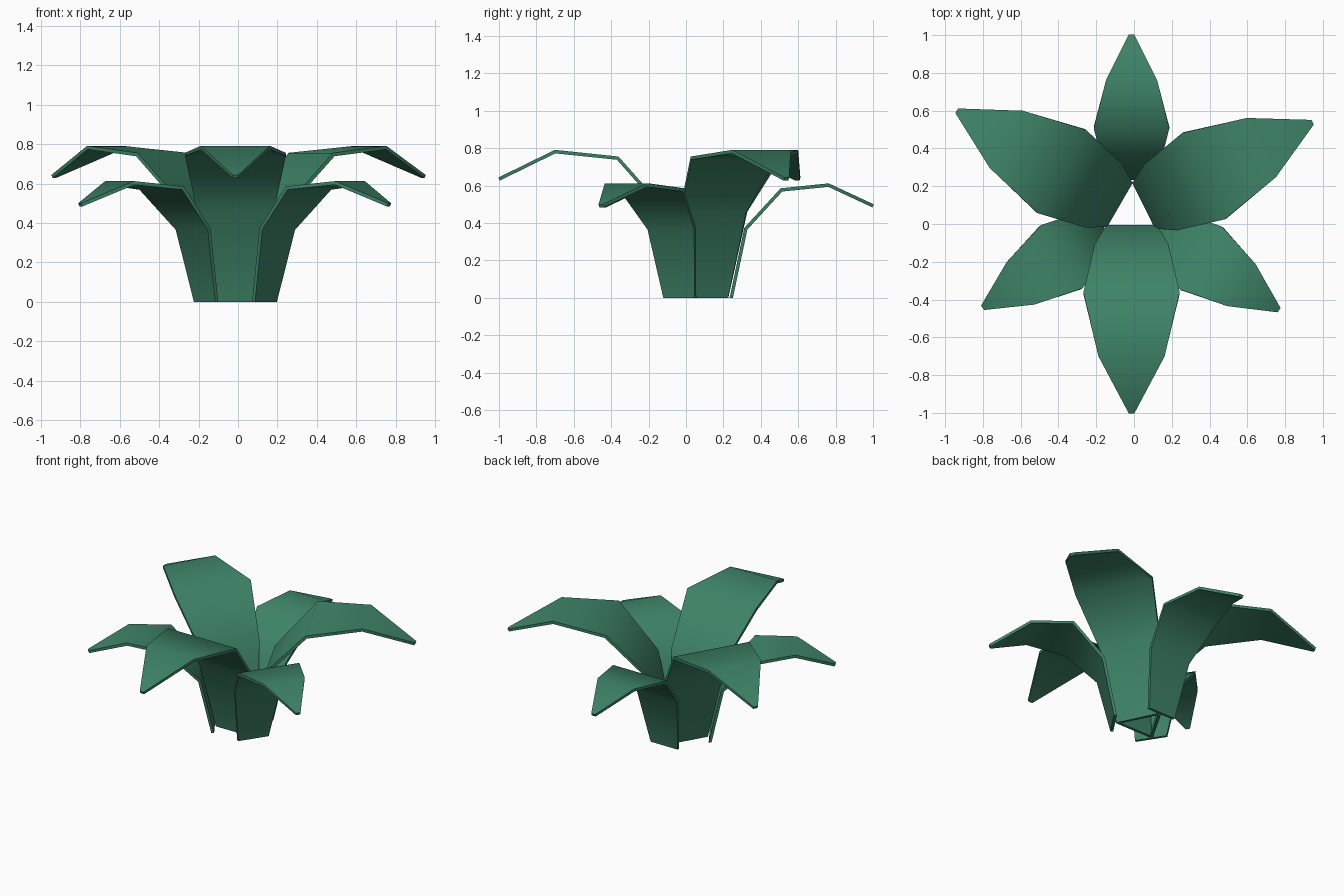
import bpy
from math import radians
from mathutils import Matrix

if "Cube" in bpy.data.objects:
    bpy.data.objects.remove(bpy.data.objects["Cube"], do_unlink=True)

GREEN = (0.048, 0.23, 0.135, 1)
mat = bpy.data.materials.new("leaf_green")
mat.use_nodes = True
mat.diffuse_color = GREEN
mat.node_tree.nodes["Principled BSDF"].inputs["Base Color"].default_value = GREEN
mat.node_tree.nodes["Principled BSDF"].inputs["Roughness"].default_value = 0.8

# Leaf stations from base to tip: distance from the centre, height, half width
LARGE = [(0.08, 0.0, 0.135), (0.18, 0.465, 0.195), (0.43, 0.747, 0.255),
         (0.765, 0.782, 0.175), (1.065, 0.635, 0.014)]
SMALL = [(0.177, 0.0, 0.1), (0.255, 0.37, 0.15), (0.445, 0.577, 0.2),
         (0.697, 0.603, 0.135), (0.935, 0.492, 0.014)]
CENTRE = (-0.013, 0.065, 0)


def leaf(name, stations, angle):
    """Strip of quads along the stations, thickened and turned to its direction."""
    verts = [(r, s * w, z) for r, z, w in stations for s in (-1, 1)]
    faces = [(2 * i, 2 * i + 2, 2 * i + 3, 2 * i + 1)
             for i in range(len(stations) - 1)]
    mesh = bpy.data.meshes.new(name)
    mesh.from_pydata(verts, [], faces)
    mesh.transform(Matrix.Translation(CENTRE) @ Matrix.Rotation(radians(angle), 4, 'Z'))
    mesh.materials.append(mat)
    ob = bpy.data.objects.new(name, mesh)
    bpy.context.collection.objects.link(ob)
    thick = ob.modifiers.new("thickness", 'SOLIDIFY')
    thick.thickness = 0.018
    thick.offset = 0
    thick.use_even_offset = True
    bpy.ops.object.select_all(action='DESELECT')
    ob.select_set(True)
    bpy.context.view_layer.objects.active = ob
    bpy.ops.object.modifier_apply(modifier=thick.name)
    # Trim the foot flat on the ground
    for v in ob.data.vertices:
        if v.co.z < 0.01:
            v.co.z = 0
    bpy.ops.object.shade_smooth_by_angle(angle=radians(60))


# Inner ring of tall leaves
for name, angle in (("front", -90), ("back_left", 26.3), ("back_right", 150)):
    leaf("large_leaf_" + name, LARGE, angle)

# Outer ring of short leaves
for name, angle in (("back", 90), ("front_left", -33.7), ("front_right", 212.8)):
    leaf("small_leaf_" + name, SMALL, angle)
